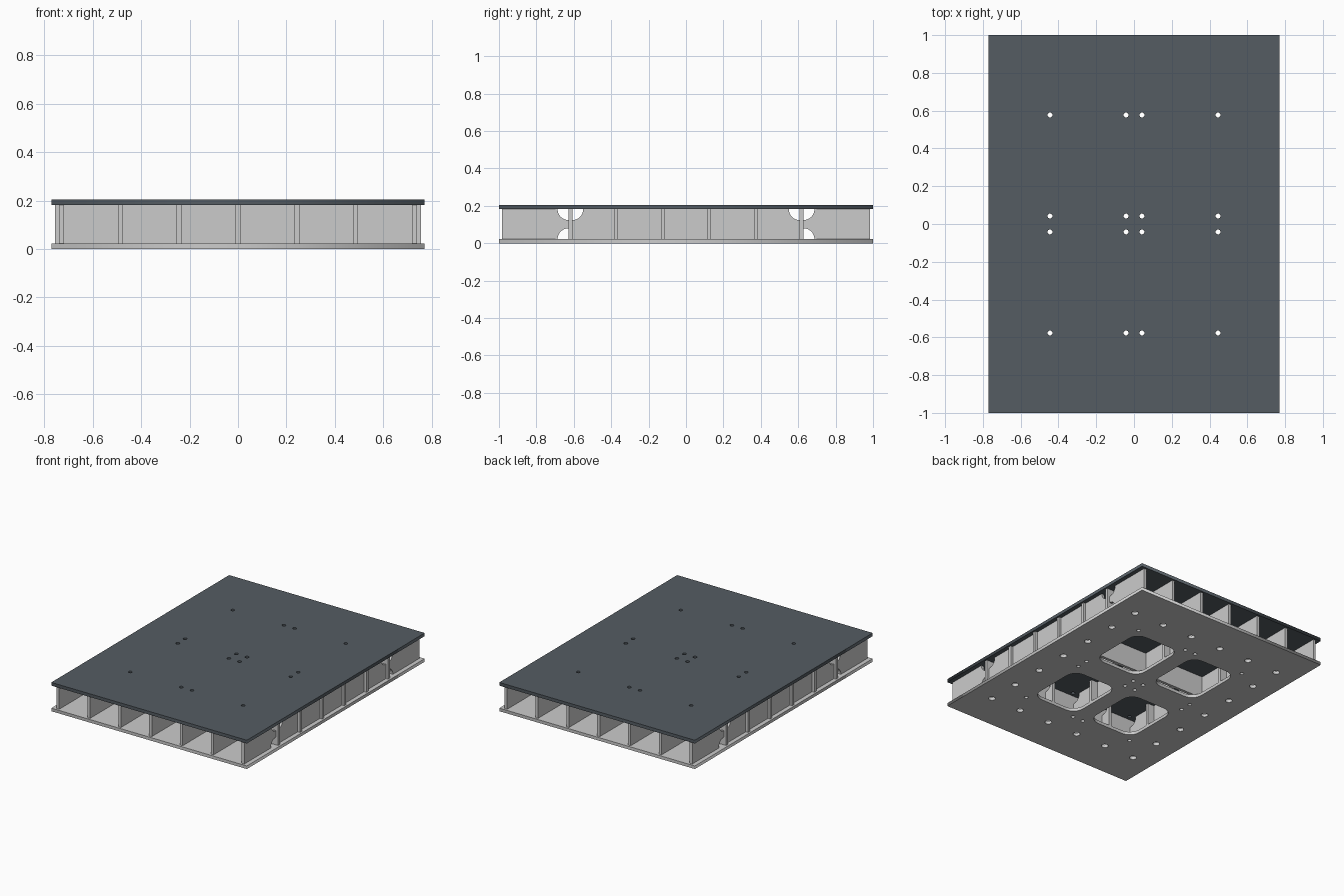
import bpy, bmesh
from math import pi, sin, cos

if "Cube" in bpy.data.objects:
    bpy.data.objects.remove(bpy.data.objects["Cube"])

CROSS_Y = [-0.618, -0.374, -0.123, 0.123, 0.374, 0.618]
LONG_X = [-0.729, -0.486, -0.243, 0.0, 0.243, 0.486, 0.729]
Z0, Z1, T = 0.022, 0.182, 0.021      # rib bottom, rib top, rib thickness
END_Y, END_X = 0.985, 0.757
OPEN_X, OPEN_Y = (0.06, 0.425), (0.105, 0.535)


def circle(cx, cy, r, n=20):
    return [(cx + r * cos(2 * pi * i / n), cy + r * sin(2 * pi * i / n)) for i in range(n)]


def rounded(x0, x1, y0, y1, r, n=6):
    pts = []
    for k, (cx, cy) in enumerate([(x1 - r, y1 - r), (x0 + r, y1 - r), (x0 + r, y0 + r), (x1 - r, y0 + r)]):
        pts += [(cx + r * cos(pi / 2 * (k + i / n)), cy + r * sin(pi / 2 * (k + i / n))) for i in range(n + 1)]
    return pts


def plate(name, z0, z1, loops, mat=None):
    """Flat plate: first loop is the outline, the others are holes."""
    cu = bpy.data.curves.new(name, 'CURVE')
    cu.dimensions = '2D'
    cu.fill_mode = 'BOTH'
    cu.extrude = (z1 - z0) / 2
    for pts in loops:
        s = cu.splines.new('POLY')
        s.points.add(len(pts) - 1)
        for p, (x, y) in zip(s.points, pts):
            p.co = (x, y, 0, 1)
        s.use_cyclic_u = True
    ob = bpy.data.objects.new(name, cu)
    ob.location.z = (z0 + z1) / 2
    bpy.context.collection.objects.link(ob)
    bpy.ops.object.select_all(action='DESELECT')
    ob.select_set(True)
    bpy.context.view_layer.objects.active = ob
    bpy.ops.object.convert(target='MESH')
    ob = bpy.context.object
    if mat:
        ob.data.materials.clear()
        ob.data.materials.append(mat)
    return ob


def ribs(name, panels):
    """Upright panels; each is (profile, mapping to 3D, extrusion vector)."""
    bm = bmesh.new()
    for prof, to3d, vec in panels:
        f = bm.faces.new([bm.verts.new(to3d(u, z)) for u, z in prof])
        ext = bmesh.ops.extrude_face_region(bm, geom=[f], use_keep_orig=True)
        bmesh.ops.translate(bm, vec=vec, verts=[g for g in ext['geom'] if isinstance(g, bmesh.types.BMVert)])
    bmesh.ops.recalc_face_normals(bm, faces=bm.faces)
    me = bpy.data.meshes.new(name)
    bm.to_mesh(me)
    bm.free()
    bpy.context.collection.objects.link(bpy.data.objects.new(name, me))


def profile(u0, u1, notches="", r=0.058, n=8):
    """Rectangle with quarter-round reliefs at corners a b c d (counterclockwise from low left)."""
    pts = []
    for k, (u, z) in enumerate([(u0, Z0), (u1, Z0), (u1, Z1), (u0, Z1)]):
        if "abcd"[k] in notches:
            start = (k + 1) * pi / 2
            pts += [(u + r * cos(start - pi / 2 * i / n), z + r * sin(start - pi / 2 * i / n)) for i in range(n + 1)]
        else:
            pts.append((u, z))
    return pts


# Top plate with bolt holes
steel = bpy.data.materials.new("blue_grey_steel")
steel.diffuse_color = (0.09, 0.108, 0.124, 1)
steel.use_nodes = True
steel.node_tree.nodes["Principled BSDF"].inputs["Base Color"].default_value = steel.diffuse_color
outline = [(-0.77, -1), (0.77, -1), (0.77, 1), (-0.77, 1)]
bolts = [circle(x, y, 0.013) for x in (-0.445, -0.042, 0.042, 0.445) for y in (-0.577, -0.042, 0.042, 0.577)]
plate("top_plate", Z1, 0.205, [outline] + bolts, steel)

# Bottom plate with four access openings and a ring of drain holes
openings = []
for sx in (-1, 1):
    for sy in (-1, 1):
        openings.append([(sx * x, sy * y) for x, y in rounded(*OPEN_X, *OPEN_Y, 0.08)])
drains = [circle(x, y, 0.023) for x in (-0.608, -0.365, -0.122, 0.122, 0.365, 0.608) for y in (-0.735, 0.735)]
drains += [circle(x, y, 0.023) for x in (-0.608, 0.608) for y in (-0.496, -0.249, 0, 0.249, 0.496)]
plate("bottom_plate", 0, Z0, [outline] + bolts + openings + drains)

# Lengthwise ribs, in panels between the cross ribs, cleared over the openings
h = T / 2
panels = []
stops = [-END_Y - h] + CROSS_Y + [END_Y + h]
for x in LONG_X:
    notches = ["bc", "d", "", "", "", "c", "ad"]
    for i, notch in enumerate(notches):
        u0, u1 = stops[i] + h, stops[i + 1] - h
        if abs(abs(x) - 0.243) < 0.01:
            if i in (2, 4):
                continue
            if i == 1:
                u1 = -OPEN_Y[1]
            if i == 5:
                u0 = OPEN_Y[1]
        panels.append((profile(u0, u1, notch), lambda u, z, x=x: (x - h, u, z), (T, 0, 0)))
ribs("lengthwise_ribs", panels)

# Cross ribs, interrupted where the openings pass
panels = []
for y in CROSS_Y:
    spans = [(-END_X, END_X)]
    if abs(abs(y) - 0.374) < 0.01:
        a, b = OPEN_X
        spans = [(-END_X, -b), (-a, a), (b, END_X)]
    for u0, u1 in spans:
        panels.append((profile(u0, u1), lambda u, z, y=y: (u, y - h, z), (0, T, 0)))
ribs("cross_ribs", panels)
